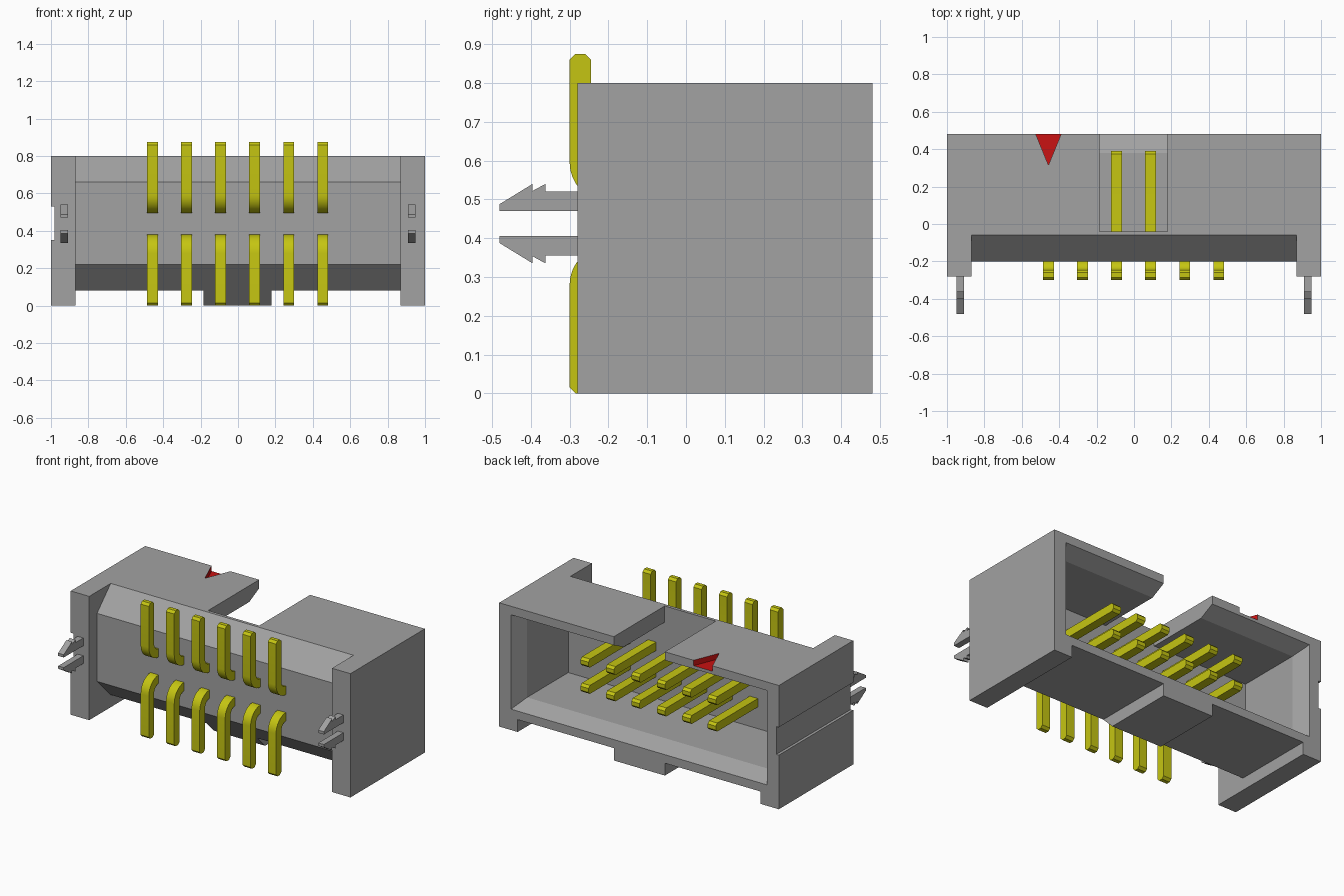
import bpy, bmesh, math
from mathutils import Vector

cube = bpy.data.objects.get("Cube")
if cube:
    bpy.data.objects.remove(cube, do_unlink=True)


def material(name, rgb):
    m = bpy.data.materials.new(name)
    m.use_nodes = True
    m.diffuse_color = (*rgb, 1)
    for n in m.node_tree.nodes:
        if n.type == 'BSDF_PRINCIPLED':
            n.inputs["Base Color"].default_value = (*rgb, 1)
    return m


GREY = material("grey plastic", (0.36, 0.36, 0.36))
YELLOW = material("yellow metal", (0.56, 0.56, 0.006))
RED = material("red mark", (0.58, 0.006, 0.006))


def finish(name, bm, mat):
    bmesh.ops.recalc_face_normals(bm, faces=bm.faces)
    me = bpy.data.meshes.new(name)
    bm.to_mesh(me)
    bm.free()
    me.materials.append(mat)
    ob = bpy.data.objects.new(name, me)
    bpy.context.collection.objects.link(ob)
    return ob


def prism(name, pts, vec, mat=GREY):
    """Extrude a closed 3D outline along vec."""
    bm = bmesh.new()
    face = bm.faces.new([bm.verts.new(p) for p in pts])
    ext = bmesh.ops.extrude_face_region(bm, geom=[face])
    bmesh.ops.translate(bm, vec=Vector(vec),
                        verts=[g for g in ext["geom"] if isinstance(g, bmesh.types.BMVert)])
    return finish(name, bm, mat)


def side_profile(name, yz, x0, x1, mat=GREY):
    """Extrude a (y, z) outline from x0 to x1."""
    return prism(name, [(x0, y, z) for y, z in yz], (x1 - x0, 0, 0), mat)


def box(name, x0, x1, y0, y1, z0, z1):
    return side_profile(name, [(y0, z0), (y1, z0), (y1, z1), (y0, z1)], x0, x1)


def combine(target, other, operation):
    mod = target.modifiers.new(operation, 'BOOLEAN')
    mod.operation = operation
    mod.solver = 'EXACT'
    mod.object = other
    bpy.context.view_layer.objects.active = target
    bpy.ops.object.modifier_apply(modifier=mod.name)
    bpy.data.objects.remove(other, do_unlink=True)


# Housing: chamfered middle block, two end blocks and the key rib underneath
housing = side_profile("housing", [(-0.20, 0.22), (-0.06, 0.08), (0.48, 0.08),
                                   (0.48, 0.80), (-0.06, 0.80), (-0.20, 0.66)], -0.9, 0.9)
for s in (-1, 1):
    a, b = sorted((s * 0.868, s * 1.0))
    combine(housing, box("end_block", a, b, -0.28, 0.48, 0, 0.80), 'UNION')
combine(housing, side_profile("key_rib", [(0.02, 0), (0.48, 0), (0.48, 0.12), (-0.10, 0.12)],
                              -0.185, 0.18), 'UNION')

# Cavity with a flared mouth at the back
bm = bmesh.new()
rings = []
for y, hx, hz in ((-0.04, 0.87, 0.255), (0.38, 0.87, 0.255), (0.50, 0.924, 0.315)):
    rings.append([bm.verts.new((sx * hx, y, 0.44 + sz * hz))
                  for sx, sz in ((-1, -1), (1, -1), (1, 1), (-1, 1))])
for r, q in zip(rings, rings[1:]):
    for i in range(4):
        bm.faces.new((r[i], r[(i + 1) % 4], q[(i + 1) % 4], q[i]))
bm.faces.new(rings[0])
bm.faces.new(rings[-1])
combine(housing, finish("cavity_cutter", bm, GREY), 'DIFFERENCE')

# Key slot in the top wall, groove in the right end, recessed corner mark
combine(housing, box("slot_cutter", -0.185, 0.18, -0.04, 0.60, 0.50, 0.90), 'DIFFERENCE')
combine(housing, box("groove_cutter", -1.1, -0.982, -0.4, 0.6, 0.35, 0.53), 'DIFFERENCE')
TIP = Vector((-0.4575, 0.315, 0.765))
combine(housing, prism("mark_cutter", [TIP, TIP + Vector((-0.0818, 0.20, 0)),
                                       TIP + Vector((0.0818, 0.20, 0))], (0, 0, 0.1)),
        'DIFFERENCE')
housing.data.materials.clear()
housing.data.materials.append(GREY)
housing.data.materials.append(RED)
for p in housing.data.polygons:
    c = p.center
    in_mark = -0.54 < c.x < -0.38 and 0.31 < c.y < 0.479 and 0.76 < c.z < 0.795
    p.material_index = 1 if in_mark else 0

# Barbed locating pegs, a pair on each end block
PEG = [(-0.27, 0.47), (-0.48, 0.47), (-0.48, 0.488), (-0.395, 0.54), (-0.395, 0.522),
       (-0.362, 0.54), (-0.362, 0.52), (-0.27, 0.52)]
for side, x in (("right", -0.93), ("left", 0.93)):
    for level, prof in (("upper", PEG), ("lower", [(y, 0.875 - z) for y, z in PEG])):
        side_profile(f"{level}_{side}_peg", prof, x - 0.02, x + 0.02)

# Bent contact pins: straight blade through the wall, curved into a vertical tail
C = 0.015


def arc(r, start, end, n=8):
    return [(-0.20 + r * math.cos(math.radians(start + (end - start) * i / n)),
             0.28 + r * math.sin(math.radians(start + (end - start) * i / n)))
            for i in range(n + 1)]


PIN = ([(-0.245 - C, 0), (-0.30 + C, 0), (-0.30, C)] + arc(0.10, 180, 90)
       + [(0.39 - C, 0.38), (0.39, 0.38 - C), (0.39, 0.325 + C), (0.39 - C, 0.325)]
       + arc(0.045, 90, 180) + [(-0.245, C)])
for i in range(6):
    x = -0.457 + i * 0.182
    for row, prof in (("lower", PIN), ("upper", [(y, 0.875 - z) for y, z in PIN])):
        pin = side_profile(f"{row}_pin_{i + 1}", prof, x - 0.029, x + 0.029, YELLOW)
        bpy.ops.object.select_all(action='DESELECT')
        pin.select_set(True)
        bpy.context.view_layer.objects.active = pin
        bpy.ops.object.shade_smooth_by_angle(angle=math.radians(25))
